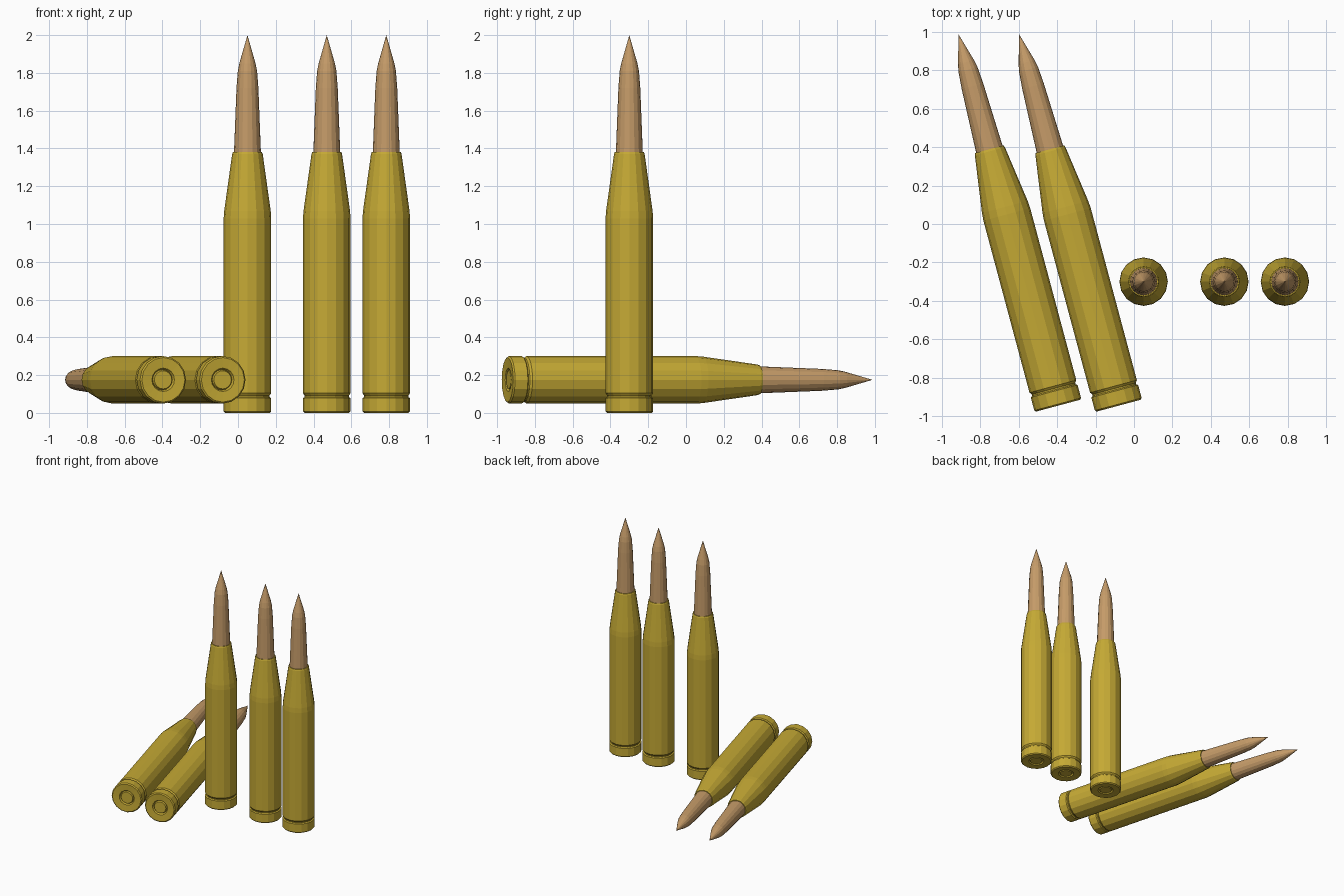
import bpy, bmesh, math
from mathutils import Matrix

if "Cube" in bpy.data.objects:
    bpy.data.objects.remove(bpy.data.objects["Cube"])

SIDES = 16


def material(name, color):
    m = bpy.data.materials.new(name)
    m.diffuse_color = color
    m.use_nodes = True
    m.node_tree.nodes["Principled BSDF"].inputs["Base Color"].default_value = m.diffuse_color
    return m


brass = material("brass", (0.56, 0.40, 0.035, 1))
copper = material("copper", (0.56, 0.33, 0.14, 1))


def lathe(name, profile, mat, matrix):
    """Revolve (radius, height) points around z; radius 0 closes to a point."""
    bm = bmesh.new()
    rings = []
    for r, z in profile:
        if r == 0:
            rings.append([bm.verts.new((0, 0, z))] * SIDES)
        else:
            rings.append([bm.verts.new((r * math.cos(a), r * math.sin(a), z))
                          for a in (2 * math.pi * i / SIDES for i in range(SIDES))])
    for lo, hi in zip(rings, rings[1:]):
        for i in range(SIDES):
            j = (i + 1) % SIDES
            bm.faces.new(dict.fromkeys((lo[i], lo[j], hi[j], hi[i])))
    bmesh.ops.recalc_face_normals(bm, faces=bm.faces)
    me = bpy.data.meshes.new(name)
    bm.to_mesh(me)
    bm.free()
    me.materials.append(mat)
    ob = bpy.data.objects.new(name, me)
    ob.matrix_world = matrix
    bpy.context.collection.objects.link(ob)


# casing: centre cap, recessed ring, rim, groove, body, shoulder, mouth lip
CASE = [(0, 0.006), (0.048, 0.006), (0.054, 0.018), (0.062, 0.004),
        (0.118, 0), (0.126, 0.008), (0.126, 0.078), (0.117, 0.084),
        (0.117, 0.092), (0.126, 0.104), (0.126, 1.03), (0.123, 1.07),
        (0.081, 1.37), (0.077, 1.381), (0.068, 1.381)]
# pointed tip
TIP = [(0, 1.36), (0.071, 1.36), (0.071, 1.385), (0.058, 1.72),
       (0.051, 1.81), (0.043, 1.85), (0, 2.0)]


def cartridge(label, matrix):
    lathe("casing_" + label, CASE, brass, matrix)
    lathe("tip_" + label, TIP, copper, matrix)


# three standing upright
for n, x in enumerate((0.05, 0.47, 0.785)):
    cartridge(f"standing_{n + 1}", Matrix.Translation((x, -0.3, 0)))

# two lying side by side, pointing back and slightly left
lay = Matrix.Rotation(math.radians(15), 4, 'Z') @ Matrix.Rotation(math.radians(-90), 4, 'X')
for n, x in enumerate((-0.08, -0.395)):
    cartridge(f"lying_{n + 1}", Matrix.Translation((x, -0.945, 0.175)) @ lay)
